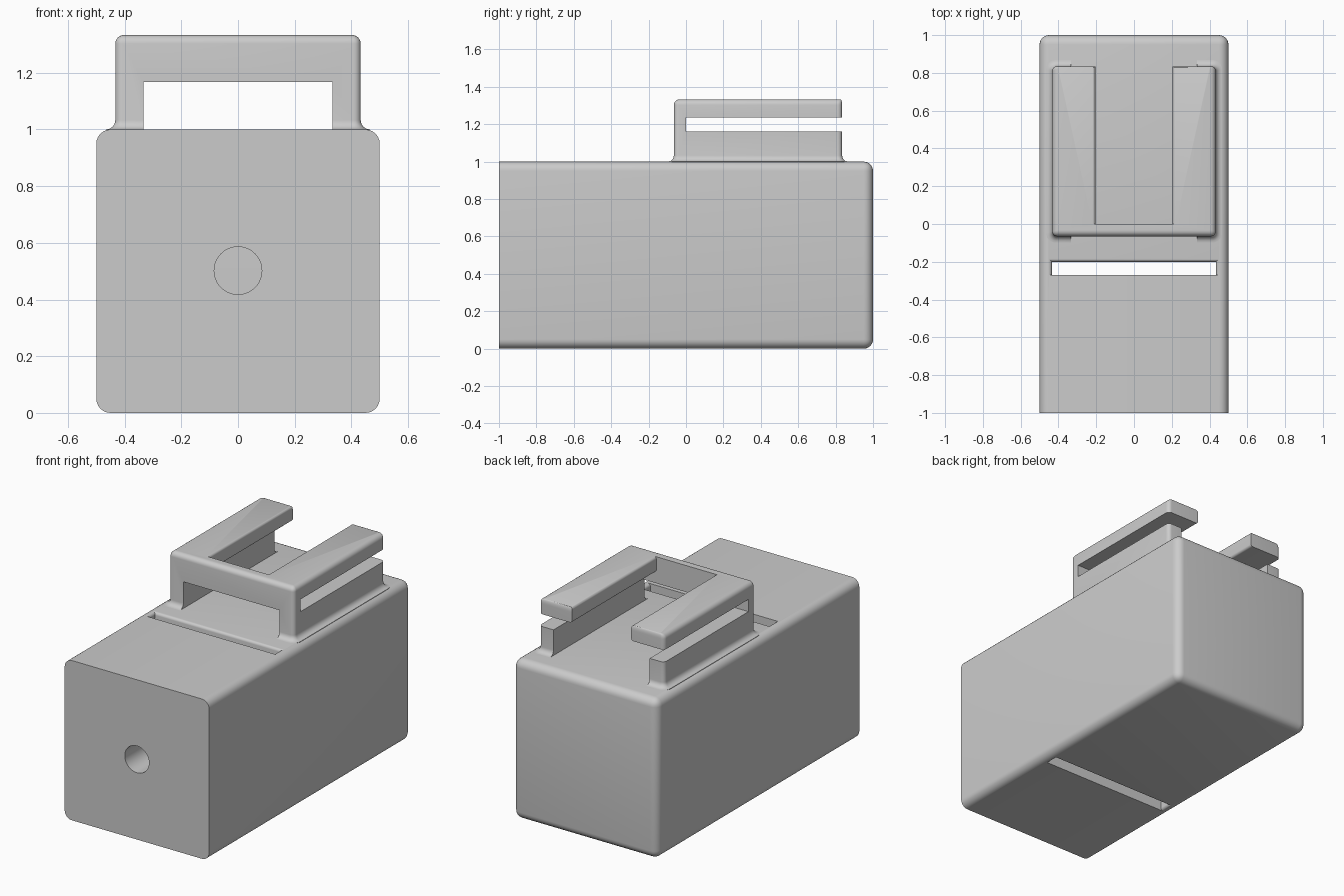
import bpy, bmesh
from math import sin, cos, pi, radians

if "Cube" in bpy.data.objects:
    bpy.data.objects.remove(bpy.data.objects["Cube"], do_unlink=True)

grey = bpy.data.materials.new("plain grey")
grey.use_nodes = True
grey.diffuse_color = (0.6, 0.6, 0.6, 1)
grey.node_tree.nodes["Principled BSDF"].inputs["Base Color"].default_value = (0.6, 0.6, 0.6, 1)


def finish(name, bm):
    bmesh.ops.recalc_face_normals(bm, faces=bm.faces)
    mesh = bpy.data.meshes.new(name)
    bm.to_mesh(mesh)
    bm.free()
    mesh.materials.append(grey)
    ob = bpy.data.objects.new(name, mesh)
    bpy.context.collection.objects.link(ob)
    return ob


def box_bm(lo, hi):
    bm = bmesh.new()
    bmesh.ops.create_cube(bm, size=1)
    for v in bm.verts:
        v.co = [(a + b) / 2 + c * (b - a) for a, b, c in zip(lo, hi, v.co)]
    return bm


def ring(x, y0, y1, r, z, steps=6):
    """Rounded rectangle, symmetric in x; square corners when r is 0."""
    if r == 0:
        return [(x, y0, z), (x, y1, z), (-x, y1, z), (-x, y0, z)]
    pts = []
    for k, (cx, cy) in enumerate([(x - r, y1 - r), (r - x, y1 - r), (r - x, y0 + r), (x - r, y0 + r)]):
        for i in range(steps + 1):
            a = (k + i / steps) * pi / 2
            pts.append((cx + r * cos(a), cy + r * sin(a), z))
    return pts


def loft(rings):
    bm = bmesh.new()
    loops = [[bm.verts.new(p) for p in r] for r in rings]
    n = len(loops[0])
    for a, b in zip(loops, loops[1:]):
        for i in range(n):
            bm.faces.new((a[i], a[(i + 1) % n], b[(i + 1) % n], b[i]))
    bm.faces.new(loops[0])
    bm.faces.new(loops[-1])
    return bm


def flare(r, z0, z1, steps=5):
    """(offset, height) pairs that widen in a quarter round at both ends."""
    low = [(r * (1 - sin(t)), z0 + r * (1 - cos(t))) for t in [pi / 2 * i / steps for i in range(steps + 1)]]
    high = [(o, z0 + z1 - z) for o, z in reversed(low)]
    return [(r, z0 - 0.1)] + low + high + [(r, z1 + 0.1)]


def cut(target, cutters):
    bpy.context.view_layer.objects.active = target
    for c in cutters:
        m = target.modifiers.new("cut", 'BOOLEAN')
        m.operation, m.solver, m.object = 'DIFFERENCE', 'EXACT', c
        bpy.ops.object.modifier_apply(modifier=m.name)
        bpy.data.objects.remove(c, do_unlink=True)


# Body block: rounded everywhere except around the front face
bm = box_bm((-0.5, -1, 0), (0.5, 1, 1))
edges = [e for e in bm.edges if any(v.co.y > 0 for v in e.verts)]
bmesh.ops.bevel(bm, geom=edges, offset=0.05, segments=6, profile=0.5, affect='EDGES')
body = finish("body_block", bm)

# Vertical slot with eased back and side rims, and the round front hole
slot = finish("slot_cutter", loft([ring(0.435 + o, -0.27, -0.2 + o, 0, z) for o, z in flare(0.018, 0, 1)]))
bm = bmesh.new()
bmesh.ops.create_cone(bm, cap_ends=True, segments=48, radius1=0.084, radius2=0.084, depth=1)
for v in bm.verts:
    v.co = (v.co.x, v.co.z - 0.735, v.co.y + 0.502)
hole = finish("hole_cutter", bm)
cut(body, [slot, hole])

# Clip bracket: filleted foot, straight walls, rounded top rim
X, Y0, Y1, TOP, FOOT, RIM = 0.433, -0.065, 0.835, 1.333, 0.033, 0.03
rings = [ring(X + FOOT, Y0 - FOOT, Y1 + FOOT, 0.05, 0.98)]
for i in range(7):
    t = pi / 2 * i / 6
    o = FOOT * (1 - sin(t))
    rings.append(ring(X + o, Y0 - o, Y1 + o, 0.025 + o * 0.75, 1 + FOOT * (1 - cos(t))))
for i in range(7):
    t = pi / 2 * i / 6
    o = RIM * (1 - cos(t))
    rings.append(ring(X - o, Y0 + o, Y1 - o * 0.3, 0.025 - o * 0.7, TOP - RIM * (1 - sin(t))))
bracket = finish("clip_bracket", loft(rings))

# Openings: tunnel below, gap at the sides, slot between the top arms
tunnel = finish("tunnel_cutter", box_bm((-0.333, -1, 0.9), (0.333, 1.2, 1.167)))
gap = finish("gap_cutter", box_bm((-1, 0, 1.16), (1, 1.2, 1.237)))
arms = finish("arm_cutter", loft([ring(0.205 + o, 0, 1.2, 0, z) for o, z in flare(0.015, 1.237, TOP)]))
cut(bracket, [tunnel, gap, arms])

# Smooth rounds, crisp corners
bpy.ops.object.select_all(action='DESELECT')
for ob in (body, bracket):
    ob.select_set(True)
bpy.context.view_layer.objects.active = body
bpy.ops.object.shade_smooth_by_angle(angle=radians(35))
